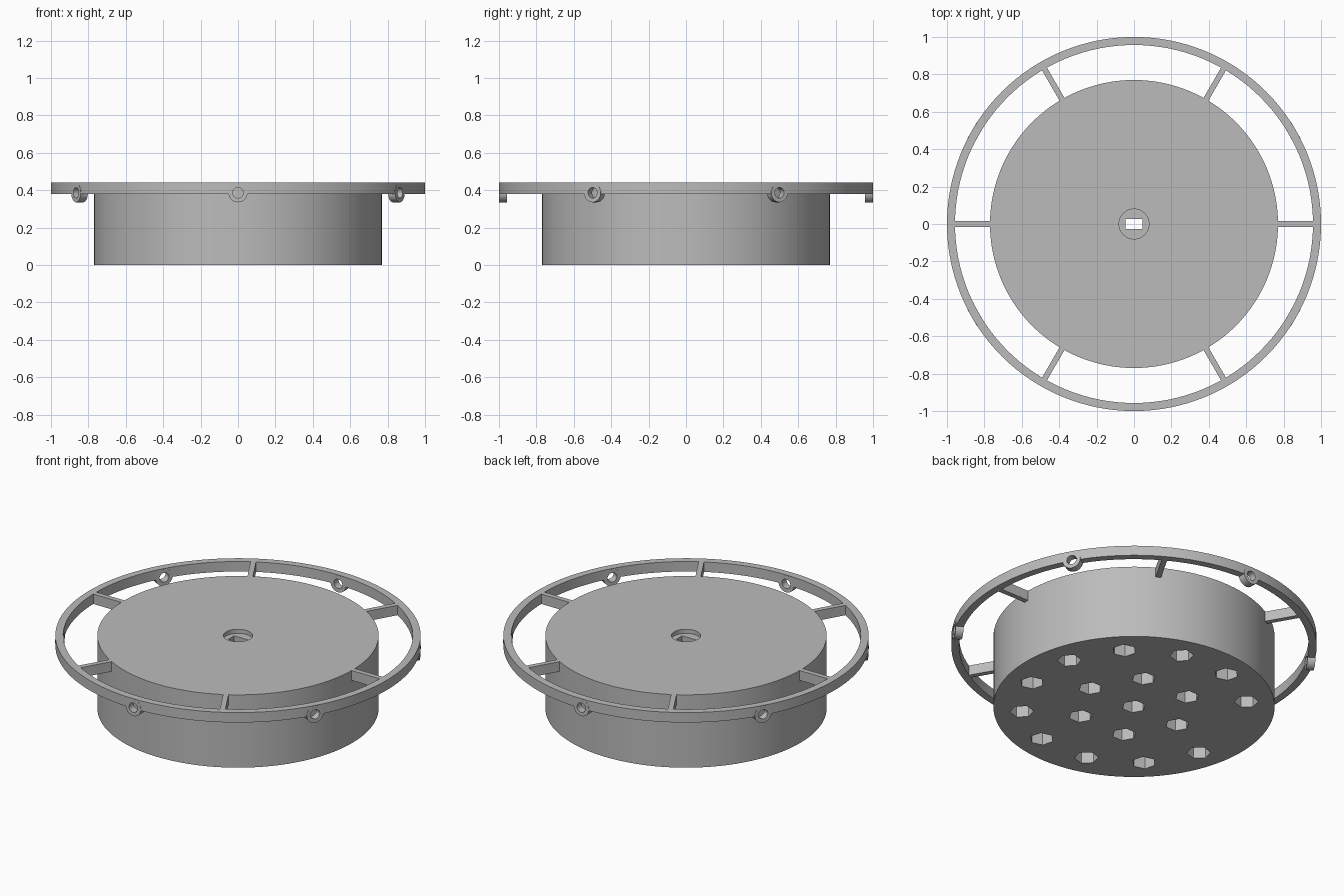
import bpy, bmesh
from math import radians, pi
from mathutils import Matrix, Vector

cube = bpy.data.objects.get("Cube")
if cube:
    bpy.data.objects.remove(cube, do_unlink=True)

HEIGHT = 0.44
RIM_LOW = 0.38
SEGMENTS = 128

grey = bpy.data.materials.new("plain grey")
grey.use_nodes = True
colour = (0.5, 0.5, 0.5, 1)
grey.diffuse_color = colour
grey.node_tree.nodes["Principled BSDF"].inputs["Base Color"].default_value = colour


def turn(degrees):
    return Matrix.Rotation(radians(degrees), 4, 'Z')


def add_prism(bm, sides, radius, low, high, place=Matrix(), first_corner=0.0):
    """Upright prism from low to high, with one corner at first_corner degrees."""
    made = bmesh.ops.create_cone(bm, cap_ends=True, segments=sides, radius1=radius,
                                 radius2=radius, depth=high - low)["verts"]
    v = made[0].co
    spin = turn(first_corner) @ turn(-Vector((1, 0)).angle_signed(v.xy) * -180 / pi)
    shift = Matrix.Translation((0, 0, (low + high) / 2))
    bmesh.ops.transform(bm, matrix=place @ shift @ spin, verts=made)


def add_box(bm, size, centre, place=Matrix()):
    made = bmesh.ops.create_cube(bm, size=1)["verts"]
    fit = Matrix.Translation(centre) @ Matrix.Diagonal((*size, 1))
    bmesh.ops.transform(bm, matrix=place @ fit, verts=made)


def finish(bm, name):
    bmesh.ops.recalc_face_normals(bm, faces=bm.faces)
    mesh = bpy.data.meshes.new(name)
    bm.to_mesh(mesh)
    bm.free()
    mesh.materials.append(grey)
    obj = bpy.data.objects.new(name, mesh)
    bpy.context.collection.objects.link(obj)
    return obj


def activate(obj):
    bpy.ops.object.select_all(action='DESELECT')
    obj.select_set(True)
    bpy.context.view_layer.objects.active = obj


def combine(obj, tool, operation):
    """Apply a boolean and drop the helper object."""
    activate(obj)
    mod = obj.modifiers.new("combine", 'BOOLEAN')
    mod.operation = operation
    mod.solver = 'EXACT'
    mod.object = tool
    tool.hide_render = True
    bpy.ops.object.modifier_apply(modifier=mod.name)
    bpy.data.objects.remove(tool, do_unlink=True)


def smooth(obj):
    activate(obj)
    bpy.ops.object.shade_smooth_by_angle(angle=radians(30))


# Drum body
bm = bmesh.new()
add_prism(bm, SEGMENTS, 0.77, 0, HEIGHT)
body = finish(bm, "drum_body")

# Hexagonal sockets in the underside, corners pointing outward; one place is left solid
bm = bmesh.new()
sockets = [(0, 0)]
sockets += [(0.31, a) for a in range(0, 360, 60)]
sockets += [(0.617, a) for a in range(15, 360, 30) if a != 165]
for distance, angle in sockets:
    place = turn(angle) @ Matrix.Translation((distance, 0, 0))
    add_prism(bm, 6, 0.066, -0.05, 0.36, place)
combine(body, finish(bm, "socket_cutter"), 'DIFFERENCE')

# Round recess in the top with a slot through to the middle socket
bm = bmesh.new()
add_prism(bm, 48, 0.08, HEIGHT - 0.025, HEIGHT + 0.05)
combine(body, finish(bm, "recess_cutter"), 'DIFFERENCE')
bm = bmesh.new()
add_box(bm, (0.09, 0.056, 0.12), (0, 0, 0.39))
combine(body, finish(bm, "slot_cutter"), 'DIFFERENCE')
smooth(body)

# Outer ring
bm = bmesh.new()
add_prism(bm, SEGMENTS, 1.0, RIM_LOW, HEIGHT)
ring = finish(bm, "outer_ring")
bm = bmesh.new()
add_prism(bm, SEGMENTS, 0.957, 0.3, 0.5)
combine(ring, finish(bm, "ring_cutter"), 'DIFFERENCE')

# Eyelets on the ring, bored radially
lay_down = Matrix.Translation((0, 0, 0.386)) @ Matrix.Rotation(pi / 2, 4, 'Y')
for radius, low, high, operation in ((0.051, 0.956, 1.0, 'UNION'),
                                     (0.028, 0.9, 1.05, 'DIFFERENCE')):
    bm = bmesh.new()
    for angle in range(30, 360, 60):
        add_prism(bm, 32, radius, low, high, turn(angle) @ lay_down)
    combine(ring, finish(bm, "eyelet_tool"), operation)
smooth(ring)

# Spokes between drum and ring
bm = bmesh.new()
for angle in range(0, 360, 60):
    add_box(bm, (0.192, 0.03, HEIGHT - RIM_LOW), (0.864, 0, (HEIGHT + RIM_LOW) / 2), turn(angle))
finish(bm, "spokes")
